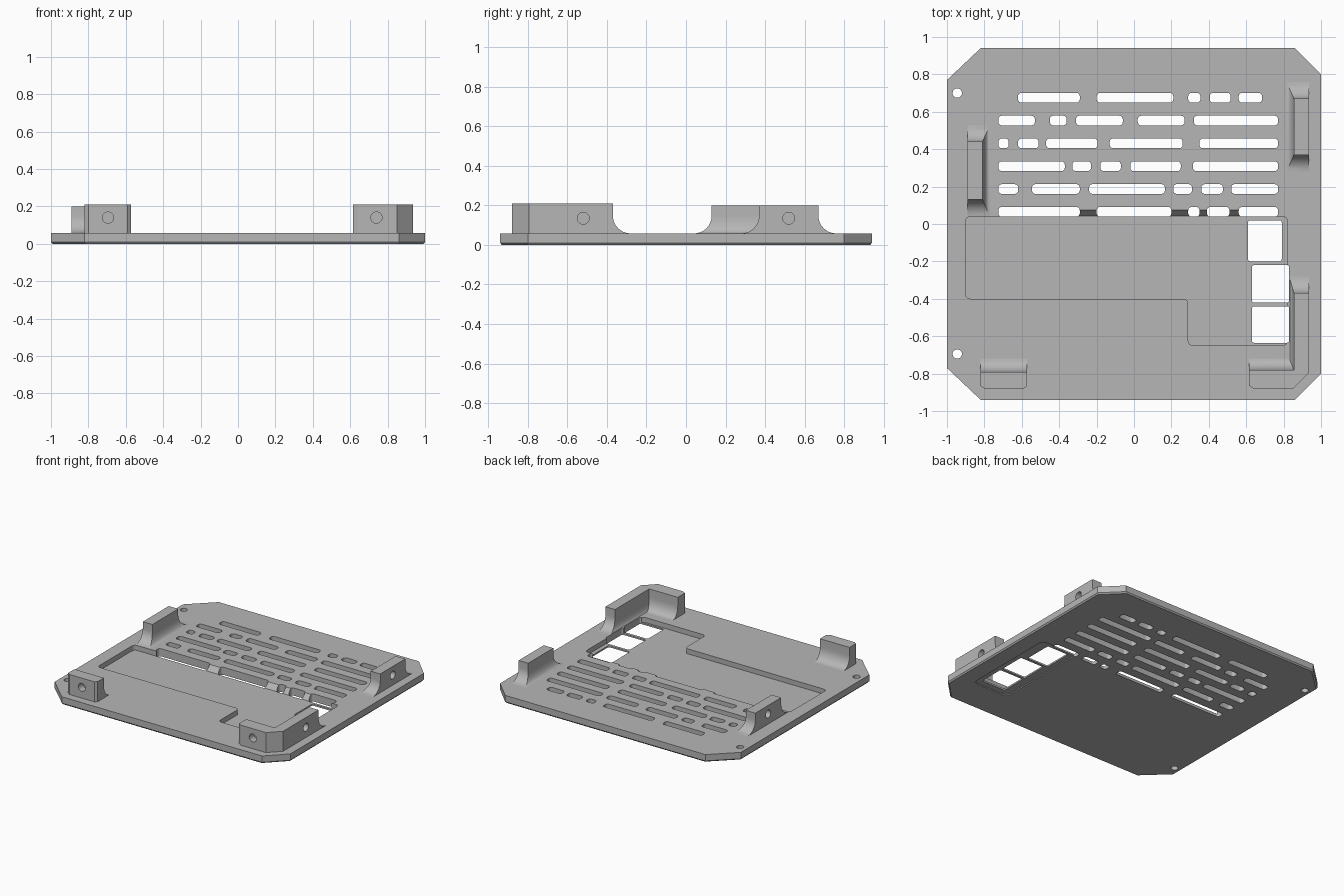
import bpy, bmesh, math
from mathutils import Vector

if "Cube" in bpy.data.objects:
    bpy.data.objects.remove(bpy.data.objects["Cube"], do_unlink=True)

grey = bpy.data.materials.new("light grey plastic")
grey.use_nodes = True
GREY = (0.47, 0.47, 0.47, 1)
grey.diffuse_color = GREY
grey.node_tree.nodes["Principled BSDF"].inputs["Base Color"].default_value = GREY

TOP = 0.058       # plate thickness
FLOOR = 0.02      # pocket floor


def loft(bm, layers):
    """Close a stack of equal-length loops into a solid."""
    rings = [[bm.verts.new(p) for p in layer] for layer in layers]
    for a, b in zip(rings, rings[1:]):
        for i in range(len(a)):
            j = (i + 1) % len(a)
            bm.faces.new((a[i], a[j], b[j], b[i]))
    bm.faces.new(rings[0][::-1])
    bm.faces.new(rings[-1])


def finish(name, bm):
    bmesh.ops.recalc_face_normals(bm, faces=bm.faces)
    mesh = bpy.data.meshes.new(name)
    bm.to_mesh(mesh)
    bm.free()
    mesh.materials.append(grey)
    obj = bpy.data.objects.new(name, mesh)
    bpy.context.collection.objects.link(obj)
    return obj


def rounded(points, r, steps=4):
    """Replace each corner of an outline by a small arc."""
    out = []
    for i, p in enumerate(points):
        p = Vector(p)
        a = p + (Vector(points[i - 1]) - p).normalized() * r
        b = p + (Vector(points[(i + 1) % len(points)]) - p).normalized() * r
        c = a + b - p
        for k in range(steps + 1):
            t = k / steps * math.pi / 2
            out.append(c + (a - c) * math.cos(t) + (b - c) * math.sin(t))
    return out


def prism(bm, outline, z0, z1):
    loft(bm, [[(x, y, z) for x, y in outline] for z in (z0, z1)])


def rect(x0, x1, y0, y1):
    return [(x0, y0), (x1, y0), (x1, y1), (x0, y1)]


def cylinder(bm, start, axis, radius, depth):
    """Cylinder centred on start, so half its depth enters the part."""
    geo = bmesh.ops.create_cone(bm, cap_ends=True, segments=24, radius1=radius,
                                radius2=radius, depth=depth)
    turn = Vector(axis).to_track_quat('Z', 'Y').to_matrix()
    bmesh.ops.rotate(bm, verts=geo["verts"], matrix=turn)
    bmesh.ops.translate(bm, verts=geo["verts"], vec=start)


def cut(obj, bm):
    cutter = finish("cutter", bm)
    cutter.hide_render = True
    mod = obj.modifiers.new("cut", 'BOOLEAN')
    mod.operation, mod.solver, mod.object = 'DIFFERENCE', 'EXACT', cutter
    bpy.context.view_layer.objects.active = obj
    bpy.ops.object.modifier_apply(modifier=mod.name)
    bpy.data.objects.remove(cutter, do_unlink=True)


def smooth(obj):
    bpy.ops.object.select_all(action='DESELECT')
    obj.select_set(True)
    bpy.context.view_layer.objects.active = obj
    bpy.ops.object.shade_smooth_by_angle(angle=math.radians(25))


# Base plate with clipped corners and a chamfered lower edge
corners = [(-.82, -.94), (.86, -.94), (1, -.8), (1, .8),
           (.86, .94), (-.82, .94), (-1, .77), (-1, -.77)]
bm = bmesh.new()
loft(bm, [[(x * s, y * s, z) for x, y in corners]
          for s, z in ((.992, 0), (1, .01), (1, TOP))])
plate = finish("base_plate", bm)

# Stepped pocket in the upper face
bm = bmesh.new()
pocket = [(-.9, -.4), (.29, -.4), (.29, -.65), (.82, -.65), (.82, .04), (-.9, .04)]
prism(bm, rounded(pocket, .025), FLOOR, .1)
cut(plate, bm)

# Sloped lead-in from the pocket to the first vent row
bm = bmesh.new()
slope = [(.03, FLOOR), (.042, FLOOR), (.08, .065), (.03, .065)]
loft(bm, [[(x, y, z) for y, z in slope] for x in (-.7, .75)])
cut(plate, bm)

# Shallow recess under the windows
bm = bmesh.new()
prism(bm, rounded(rect(.57, .87, -.68, .06), .04), -.1, .008)
cut(plate, bm)

# Vent slots: start and end of each, row by row from the pocket
rows = [
    [(-.725, -.29), (-.2, .2), (.29, .35), (.39, .51), (.56, .77)],
    [(-.725, -.62), (-.545, -.29), (-.24, .165), (.21, .31), (.36, .475), (.52, .77)],
    [(-.725, -.37), (-.33, -.23), (-.18, -.07), (-.02, .25), (.315, .77)],
    [(-.725, -.67), (-.62, -.51), (-.47, -.195), (-.13, .26), (.35, .77)],
    [(-.725, -.53), (-.45, -.36), (-.31, -.06), (.02, .27), (.32, .77)],
    [(-.62, -.29), (-.2, .21), (.29, .355), (.405, .517), (.56, .685)],
]
bm = bmesh.new()
for i, row in enumerate(rows):
    y = .065 + .122 * i
    for x0, x1 in row:
        prism(bm, rounded(rect(x0, x1, y - .026, y + .026), .018), -.1, .1)

# Square windows and corner pin holes
for x0, x1, y0, y1 in ((.61, .79, -.2, .02), (.63, .83, -.42, -.22), (.63, .83, -.635, -.44)):
    prism(bm, rounded(rect(x0, x1, y0, y1), .012), -.1, .1)
for y in (-.695, .7):
    cylinder(bm, (-.945, y, 0), (0, 0, 1), .025, .3)
cut(plate, bm)
smooth(plate)


def bracket(name, points, height, holes):
    """Upright with concave feet; each point is x, y and its spread at the foot."""
    layers = []
    for k in range(9):
        a = k / 8 * math.pi / 2
        t, z = 1 - math.sin(a), TOP + .09 * (1 - math.cos(a))
        layers.append([(x + dx * t, y + dy * t, z) for x, y, dx, dy in points])
    layers.insert(0, [(x, y, TOP - .004) for x, y, z in layers[0]])
    layers.append([(x, y, height) for x, y, dx, dy in points])
    bm = bmesh.new()
    loft(bm, layers)
    obj = finish(name, bm)
    # Blind screw holes
    bm = bmesh.new()
    for start, axis in holes:
        cylinder(bm, start, axis, .03, .11)
    cut(obj, bm)
    smooth(obj)


def side_bracket(name, outer, inner, y0, y1, height, hole_y):
    """Side upright with feet on its ends and on its inner face."""
    dx = .04 if inner > outer else -.04
    bracket(name, [(outer, y0, 0, -.09), (inner, y0, dx, -.09),
                   (inner, y1, dx, .09), (outer, y1, 0, .09)],
            height, [((outer, hole_y, .135), (1, 0, 0))])


side_bracket("right_side_bracket", -.89, -.81, .13, .44, .2, .285)
side_bracket("left_side_bracket", .935, .855, .37, .67, .2, .52)

# Front bracket with clipped outer corners
bracket("front_bracket",
        [(-.82, -.865, 0, 0), (-.8, -.88, 0, 0), (-.59, -.88, 0, 0),
         (-.572, -.865, 0, 0), (-.572, -.79, 0, .07), (-.82, -.79, 0, .07)],
        .21, [((-.695, -.88, .14), (0, 1, 0))])

# L-shaped corner bracket
bracket("corner_bracket",
        [(.615, -.865, 0, 0), (.64, -.88, 0, 0), (.85, -.88, 0, 0),
         (.935, -.795, 0, 0), (.935, -.37, 0, .09), (.855, -.37, -.025, .09),
         (.855, -.78, -.025, .06), (.615, -.78, 0, .06)],
        .21, [((.74, -.88, .14), (0, 1, 0)), ((.935, -.52, .135), (1, 0, 0))])
